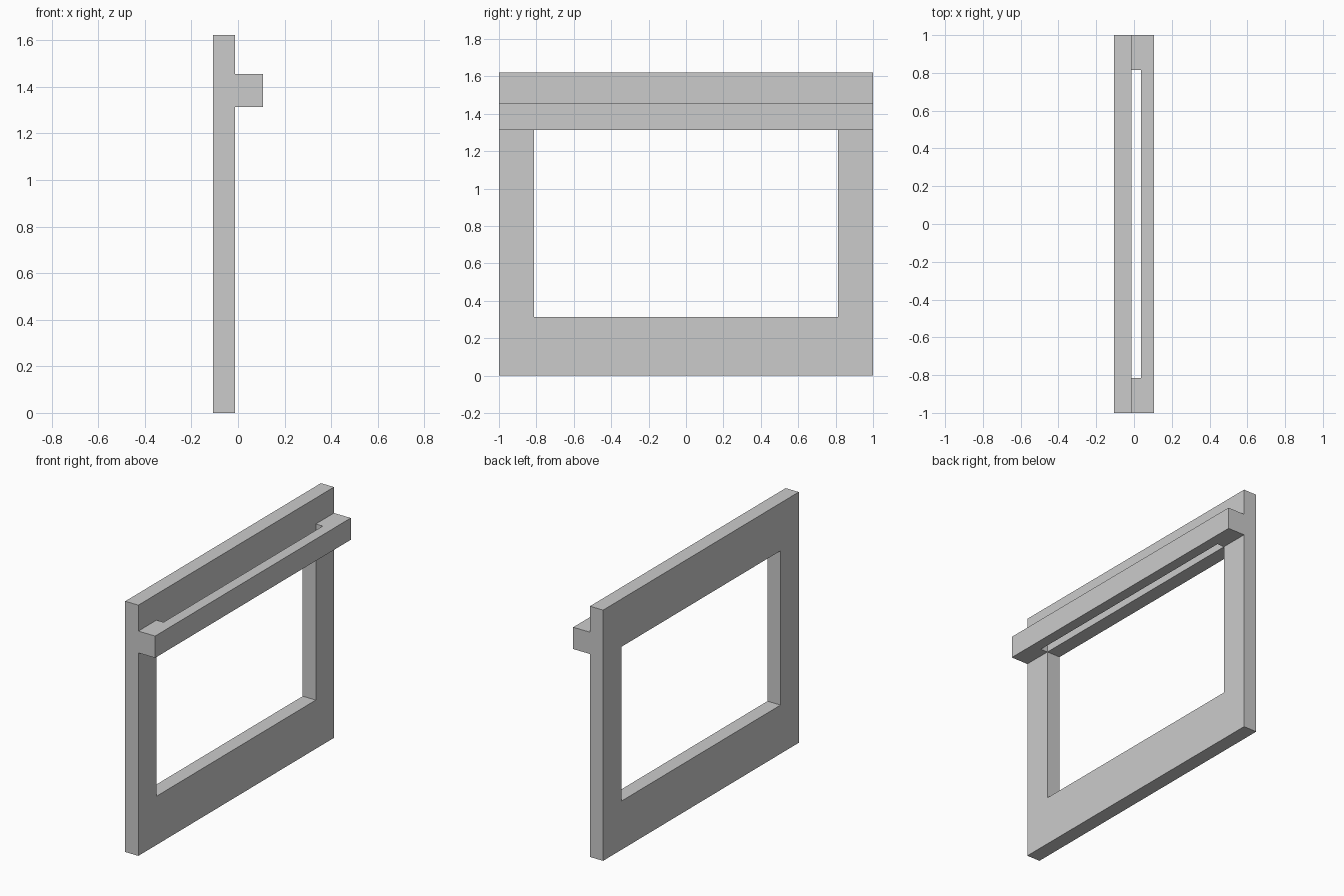
import bpy, bmesh

if "Cube" in bpy.data.objects:
    bpy.data.objects.remove(bpy.data.objects["Cube"])

X0, X1, X2, X3 = -0.107, -0.013, 0.037, 0.107   # panel back/front, slot front, ledge front
Z_SILL, Z_HEAD, Z_LEDGE, Z_TOP = 0.315, 1.313, 1.454, 1.622
HALF_W, HALF_OPEN = 1.0, 0.814


def extrude_y(name, profile, half):
    """Extrude an x-z profile symmetrically along y."""
    bm = bmesh.new()
    face = bm.faces.new([bm.verts.new((x, -half, z)) for x, z in profile])
    ext = bmesh.ops.extrude_face_region(bm, geom=[face])
    verts = [g for g in ext["geom"] if isinstance(g, bmesh.types.BMVert)]
    bmesh.ops.translate(bm, verts=verts, vec=(0, 2 * half, 0))
    bmesh.ops.recalc_face_normals(bm, faces=bm.faces)
    mesh = bpy.data.meshes.new(name)
    bm.to_mesh(mesh)
    bm.free()
    obj = bpy.data.objects.new(name, mesh)
    bpy.context.collection.objects.link(obj)
    return obj


def cut(target, name, x0, x1, z0, z1):
    """Cut a box-shaped opening and remove the cutter."""
    cutter = extrude_y(name, [(x0, z0), (x1, z0), (x1, z1), (x0, z1)], HALF_OPEN)
    cutter.hide_render = True
    mod = target.modifiers.new(name, 'BOOLEAN')
    mod.operation = 'DIFFERENCE'
    mod.solver = 'EXACT'
    mod.object = cutter
    bpy.context.view_layer.objects.active = target
    bpy.ops.object.modifier_apply(modifier=name)
    bpy.data.objects.remove(cutter)


# Upright panel with a projecting ledge
frame = extrude_y("window_frame", [
    (X0, 0), (X1, 0), (X1, Z_HEAD), (X3, Z_HEAD),
    (X3, Z_LEDGE), (X1, Z_LEDGE), (X1, Z_TOP), (X0, Z_TOP)], HALF_W)

# Window opening, then the vertical slot behind the ledge bar
cut(frame, "window_cutter", X0 - 0.1, X1 + 0.05, Z_SILL, Z_HEAD)
cut(frame, "slot_cutter", X1, X2, Z_HEAD - 0.05, Z_LEDGE + 0.05)
